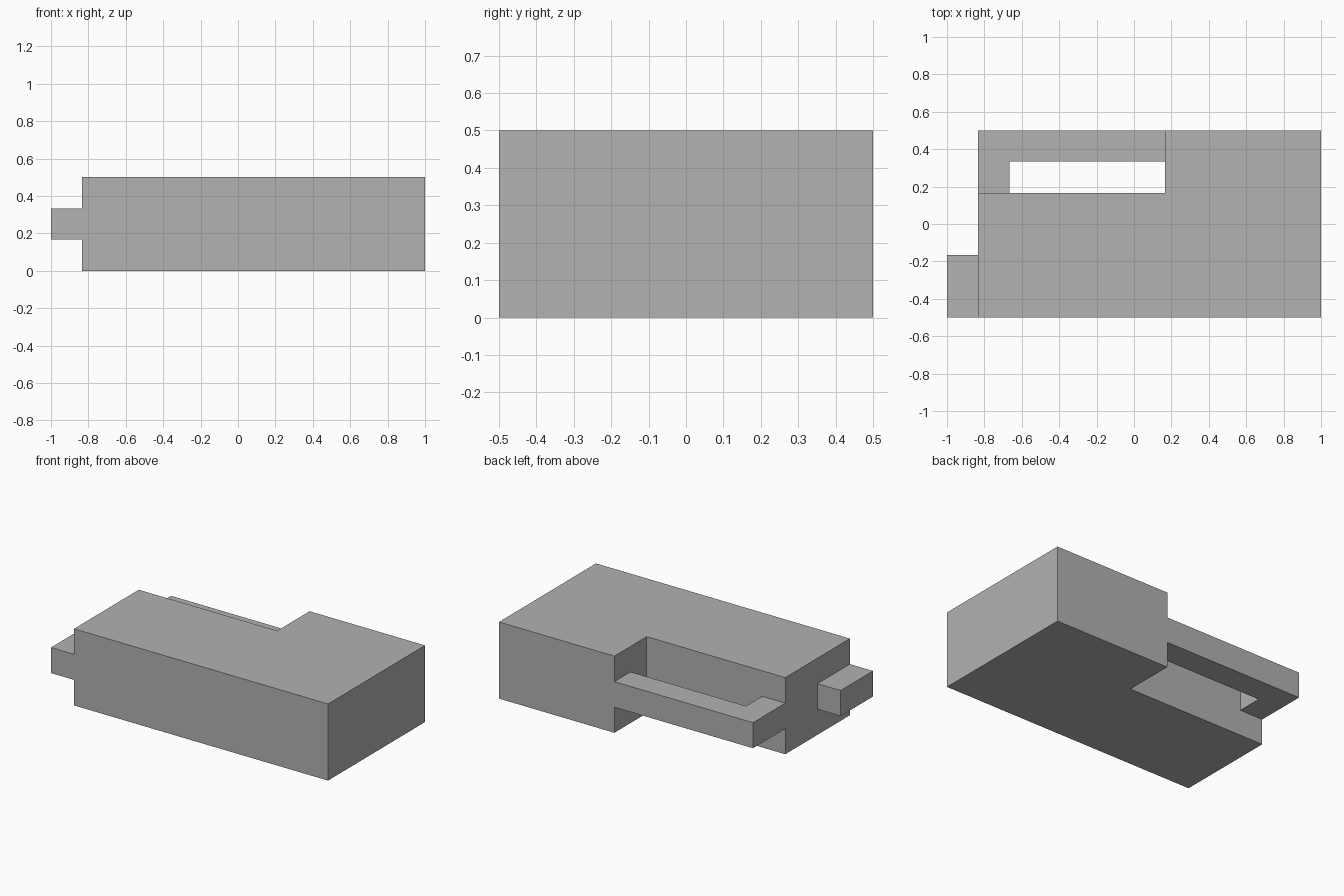
import bpy
import bmesh

UNIT = 1 / 6  # the whole model sits on a grid of sixths

cube = bpy.data.objects.get("Cube")
if cube:
    bpy.data.objects.remove(cube, do_unlink=True)

grey = bpy.data.materials.new("plain grey")
grey.use_nodes = True
colour = (0.445, 0.445, 0.445, 1)
grey.diffuse_color = colour
grey.node_tree.nodes["Principled BSDF"].inputs["Base Color"].default_value = colour


def extruded(name, outline, low, high):
    """Raise a counter-clockwise outline, in grid units, from low to high."""
    bm = bmesh.new()
    base = bm.faces.new([bm.verts.new((x * UNIT, y * UNIT, low * UNIT)) for x, y in outline])
    raised = bmesh.ops.extrude_face_region(bm, geom=[base], use_keep_orig=True)
    top = [v for v in raised["geom"] if isinstance(v, bmesh.types.BMVert)]
    bmesh.ops.translate(bm, verts=top, vec=(0, 0, (high - low) * UNIT))
    bmesh.ops.recalc_face_normals(bm, faces=bm.faces)
    mesh = bpy.data.meshes.new(name)
    bm.to_mesh(mesh)
    bm.free()
    mesh.materials.append(grey)
    obj = bpy.data.objects.new(name, mesh)
    bpy.context.collection.objects.link(obj)
    return obj


# L-shaped main block, full height
extruded("body", [(-5, -3), (6, -3), (6, 3), (1, 3), (1, 1), (-5, 1)], 0, 3)

# Bent bar closing the notch at the back
extruded("back_handle", [(-5, 1), (-4, 1), (-4, 2), (1, 2), (1, 3), (-5, 3)], 1, 2)

# Short tab on the right end
extruded("end_tab", [(-6, -3), (-5, -3), (-5, -1), (-6, -1)], 1, 2)
